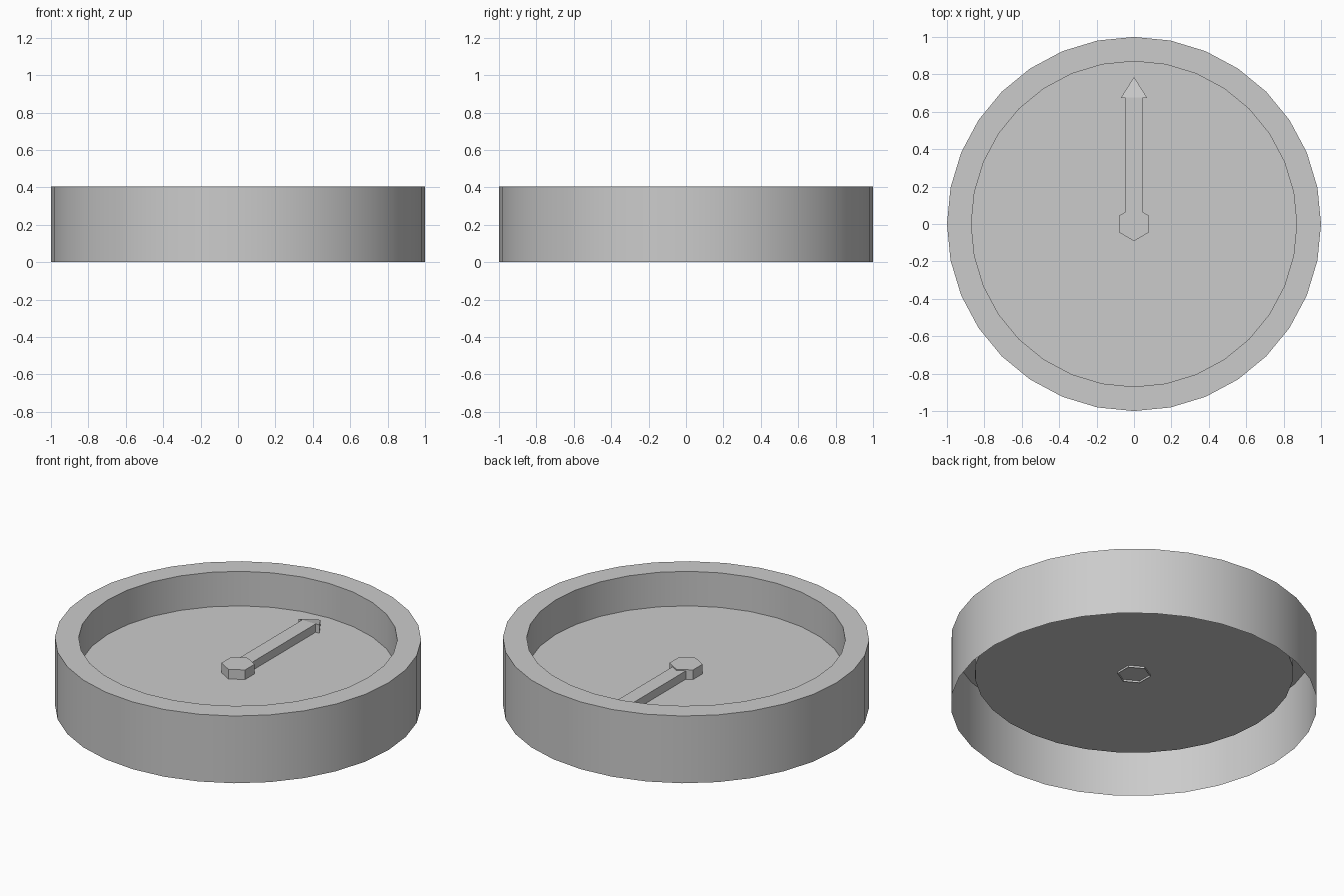
import bpy, bmesh
from math import sin, cos, tau, radians

if "Cube" in bpy.data.objects:
    bpy.data.objects.remove(bpy.data.objects["Cube"])


def make_object(name, bm, smooth=False):
    mesh = bpy.data.meshes.new(name)
    bm.to_mesh(mesh)
    bm.free()
    obj = bpy.data.objects.new(name, mesh)
    bpy.context.collection.objects.link(obj)
    if smooth:
        bpy.context.view_layer.objects.active = obj
        obj.select_set(True)
        bpy.ops.object.shade_smooth_by_angle(angle=radians(30))
        obj.select_set(False)
    return obj


def lathe(name, profile, sides, smooth=False):
    """Revolve (radius, z) points about z; the last ring is capped, the first stays open."""
    bm = bmesh.new()
    rings = [[bm.verts.new((r * sin(-tau * i / sides), r * cos(tau * i / sides), z))
              for i in range(sides)] for r, z in profile]
    for low, high in zip(rings, rings[1:]):
        for i in range(sides):
            j = (i + 1) % sides
            bm.faces.new((low[i], low[j], high[j], high[i]))
    bm.faces.new(rings[-1])
    return make_object(name, bm, smooth)


FLOOR = 0.197

# Casing: open-bottomed outer wall, flat rim, inner wall and dial floor
lathe("casing", [(1.0, 0.0), (1.0, 0.405), (0.87, 0.405), (0.87, FLOOR)], 32, True)

# Hexagonal hub poking slightly through the floor
lathe("hub", [(0.091, FLOOR - 0.012), (0.091, 0.255)], 6)

# Needle: straight shaft with an arrow head that slopes down to its tip
SHAFT_TOP = 0.248
TIP_TOP = 0.218
outline = [(0.045, 0.05), (0.045, 0.675), (0.07, 0.675), (0, 0.786),
           (-0.07, 0.675), (-0.045, 0.675), (-0.045, 0.05)]
bm = bmesh.new()
bottom = [bm.verts.new((x, y, FLOOR + 0.001)) for x, y in outline]
top = [bm.verts.new((x, y, TIP_TOP if y > 0.7 else SHAFT_TOP)) for x, y in outline]
for i in range(7):
    j = (i + 1) % 7
    bm.faces.new((bottom[i], bottom[j], top[j], top[i]))
for ring in (bottom, top):
    bm.faces.new([ring[k] for k in (0, 1, 5, 6)])
    bm.faces.new([ring[k] for k in (1, 2, 3, 4, 5)])
bmesh.ops.recalc_face_normals(bm, faces=bm.faces)
make_object("needle", bm)
